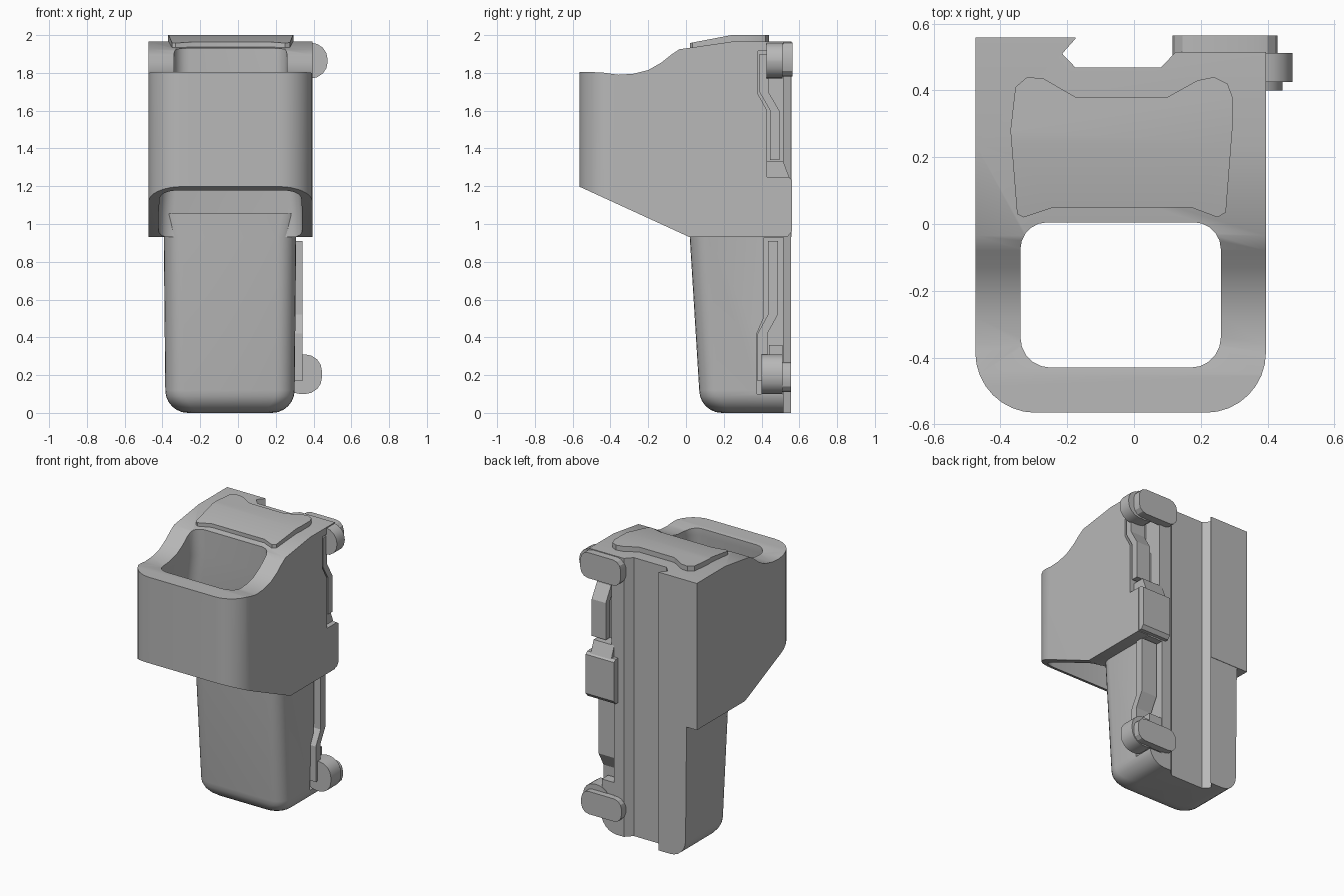
import bpy, bmesh, math

cube = bpy.data.objects.get("Cube")
if cube:
    bpy.data.objects.remove(cube, do_unlink=True)

grey = bpy.data.materials.new("plain_grey")
grey.use_nodes = True
COLOR = (0.48, 0.48, 0.48, 1)
grey.diffuse_color = COLOR
grey.node_tree.nodes["Principled BSDF"].inputs["Base Color"].default_value = COLOR


def loft(name, rings):
    """Skin a list of equal-length point rings and cap both ends."""
    bm = bmesh.new()
    rows = [[bm.verts.new(p) for p in ring] for ring in rings]
    n = len(rows[0])
    for a, b in zip(rows, rows[1:]):
        for i in range(n):
            j = (i + 1) % n
            bm.faces.new((a[i], a[j], b[j], b[i]))
    bm.faces.new(rows[0])
    bm.faces.new(rows[-1])
    bmesh.ops.recalc_face_normals(bm, faces=bm.faces)
    mesh = bpy.data.meshes.new(name)
    bm.to_mesh(mesh)
    bm.free()
    mesh.materials.append(grey)
    obj = bpy.data.objects.new(name, mesh)
    bpy.context.collection.objects.link(obj)
    return obj


def prism(name, outline, axis, lo, hi):
    """Extrude a 2D outline along an axis."""
    place = {"x": lambda u, v, w: (w, u, v),
             "y": lambda u, v, w: (u, w, v),
             "z": lambda u, v, w: (u, v, w)}[axis]
    return loft(name, [[place(u, v, w) for u, v in outline] for w in (lo, hi)])


def rounded(x0, x1, y0, y1, front, back, seg=6):
    """Rectangle outline with separate front and back corner radii."""
    pts = []
    corners = ((x0, y0, 1, 1, front, 180), (x1, y0, -1, 1, front, 270),
               (x1, y1, -1, -1, back, 0), (x0, y1, 1, -1, back, 90))
    for x, y, sx, sy, r, start in corners:
        if r == 0:
            pts.append((x, y))
            continue
        for i in range(seg + 1):
            a = math.radians(start + 90 * i / seg)
            pts.append((x + sx * r + r * math.cos(a), y + sy * r + r * math.sin(a)))
    return pts


def combine(obj, other, operation):
    mod = obj.modifiers.new("cut", "BOOLEAN")
    mod.operation, mod.object, mod.solver = operation, other, "EXACT"
    bpy.context.view_layer.objects.active = obj
    bpy.ops.object.modifier_apply(modifier=mod.name)


def strip(name, path, half, lo, hi):
    """Bent bar that follows a path in the side plane."""
    outline = [(y - half, z) for y, z in path] + [(y + half, z) for y, z in reversed(path)]
    return prism(name, outline, "x", lo, hi)


# Upper sleeve: rounded footprint trimmed by the side profile
sleeve = prism("upper_sleeve", rounded(-0.475, 0.395, -0.565, 0.558, 0.18, 0, 8), "z", 0.8, 2.1)
side = [(-0.7, 1.26), (0.02, 0.93), (0.7, 0.93), (0.7, 1.965), (0.24, 1.965),
        (-0.035, 1.925), (-0.08, 1.895), (-0.13, 1.855), (-0.2, 1.815),
        (-0.28, 1.795), (-0.36, 1.79), (-0.45, 1.803), (-0.7, 1.806)]
side_trim = prism("side_trim", side, "x", -0.7, 0.7)
combine(sleeve, side_trim, "INTERSECT")

# Vertical opening, flared toward the underside
opening = []
for z, x0, x1, y0, y1 in ((2.1, -0.34, 0.26, -0.43, 0.005),
                          (1.75, -0.34, 0.26, -0.43, 0.005),
                          (1.2, -0.41, 0.33, -0.52, 0.005),
                          (1.06, -0.42, 0.34, -0.52, 0.03),
                          (0.7, -0.42, 0.34, -0.52, 0.03)):
    opening.append([(x, y, z) for x, y in rounded(x0, x1, y0, y1, 0.09, 0.08, 5)])
opening = loft("opening_cutter", opening)
combine(sleeve, opening, "DIFFERENCE")

# Lower grip: tapered body with a rounded foot
levels = []
R = 0.12
for i in range(7):
    a = math.radians(15 * i)
    levels.append((R * (1 - math.sin(a)), R * (1 - math.cos(a))))
levels = [(z, inset) for z, inset in reversed([(R - R * math.cos(math.radians(90 - 15 * i)),
          R - R * math.sin(math.radians(90 - 15 * i))) for i in range(7)])]
rings = [[(x, y, z) for x, y in rounded(-0.385 + d, 0.3 - d, 0.07 + d, 0.555, 0.1, 0)]
         for z, d in levels]
for z, grow, front in ((0.93, 0.008, 0.02), (1.055, 0.035, 0.014)):
    rings.append([(x, y, z) for x, y in
                  rounded(-0.385 - grow, 0.3 + grow, front, 0.555, 0.1, 0)])
grip = loft("lower_grip", rings)

# Dovetail channel along the back, and side pockets for the latches
channel = prism("channel_cutter",
                [(-0.175, 0.7), (-0.175, 0.555), (-0.215, 0.51), (-0.175, 0.468),
                 (0.08, 0.468), (0.125, 0.515), (0.7, 0.515), (0.7, 0.7)],
                "z", -0.1, 2.2)
upper_pocket = prism("upper_pocket_cutter",
                     [(0.38, 1.915), (0.38, 1.69), (0.43, 1.6), (0.43, 1.25),
                      (0.7, 1.25), (0.7, 1.915)], "x", 0.22, 0.7)
lower_pocket = prism("lower_pocket_cutter",
                     [(0.41, 0.925), (0.41, 0.5), (0.375, 0.42), (0.375, 0.1),
                      (0.7, 0.1), (0.7, 0.925)], "x", 0.2, 0.7)
combine(sleeve, channel, "DIFFERENCE")
combine(sleeve, upper_pocket, "DIFFERENCE")
combine(grip, channel, "DIFFERENCE")
combine(grip, lower_pocket, "DIFFERENCE")

# Raised pad on the top
pad = prism("top_pad",
            [(-0.33, 0.02), (-0.24, 0.05), (0.17, 0.05), (0.25, 0.02), (0.275, 0.035),
             (0.295, 0.29), (0.295, 0.38), (0.28, 0.42), (0.24, 0.44), (0.19, 0.43),
             (0.1, 0.38), (-0.175, 0.38), (-0.27, 0.435), (-0.32, 0.44),
             (-0.355, 0.41), (-0.37, 0.28), (-0.35, 0.03)], "z", 1.8, 2.2)
pad_trim = prism("pad_trim", [(-0.1, 1.9), (-0.1, 1.935), (0.24, 2), (0.6, 2),
                              (0.6, 1.95), (0.24, 1.95)], "x", -0.7, 0.7)
combine(pad, pad_trim, "INTERSECT")

for helper in (side_trim, opening, channel, upper_pocket, lower_pocket, pad_trim):
    bpy.data.objects.remove(helper, do_unlink=True)

# Middle block between the two latches, with its ramp
prism("middle_block", [(0.4, 0.935), (0.54, 0.935), (0.56, 0.96), (0.56, 1.235),
                       (0.54, 1.25), (0.4, 1.25)], "x", 0.17, 0.392)
prism("block_ramp", [(0.43, 1.24), (0.43, 1.33), (0.515, 1.33), (0.55, 1.24)], "x", 0.2, 0.36)

# Spring latch arms
strip("upper_latch_arm", [(0.412, 1.9), (0.412, 1.7), (0.47, 1.6), (0.47, 1.34)],
      0.024, 0.28, 0.39)
strip("lower_latch_arm", [(0.46, 0.91), (0.46, 0.52), (0.405, 0.42), (0.405, 0.17)],
      0.026, 0.22, 0.342)
prism("lower_latch_rest", [(0.44, 0.12), (0.44, 0.36), (0.51, 0.36), (0.51, 0.12)],
      "x", 0.19, 0.3)

# Latch knobs: a wide back plate on a rounder front lobe
for label, z0, z1, reach, front in (("upper", 1.77, 1.96, 0.475, 0.425),
                                    ("lower", 0.1, 0.31, 0.445, 0.4)):
    prism(label + "_knob_lobe", rounded(0.24, reach, z0, z1, 0.09, 0.09, 4), "y", front, 0.512)
    plate_top = z1 if label == "upper" else z1 - 0.04
    prism(label + "_knob_plate", rounded(0.115, 0.43, z0 + 0.01, plate_top, 0.06, 0.06, 3),
          "y", 0.505, 0.565 if label == "upper" else 0.555)

# Smooth curved walls while keeping hard edges
bpy.ops.object.select_all(action="DESELECT")
for obj in bpy.context.scene.objects:
    if obj.type == "MESH":
        obj.select_set(True)
        bpy.context.view_layer.objects.active = obj
bpy.ops.object.shade_smooth_by_angle(angle=math.radians(28))
